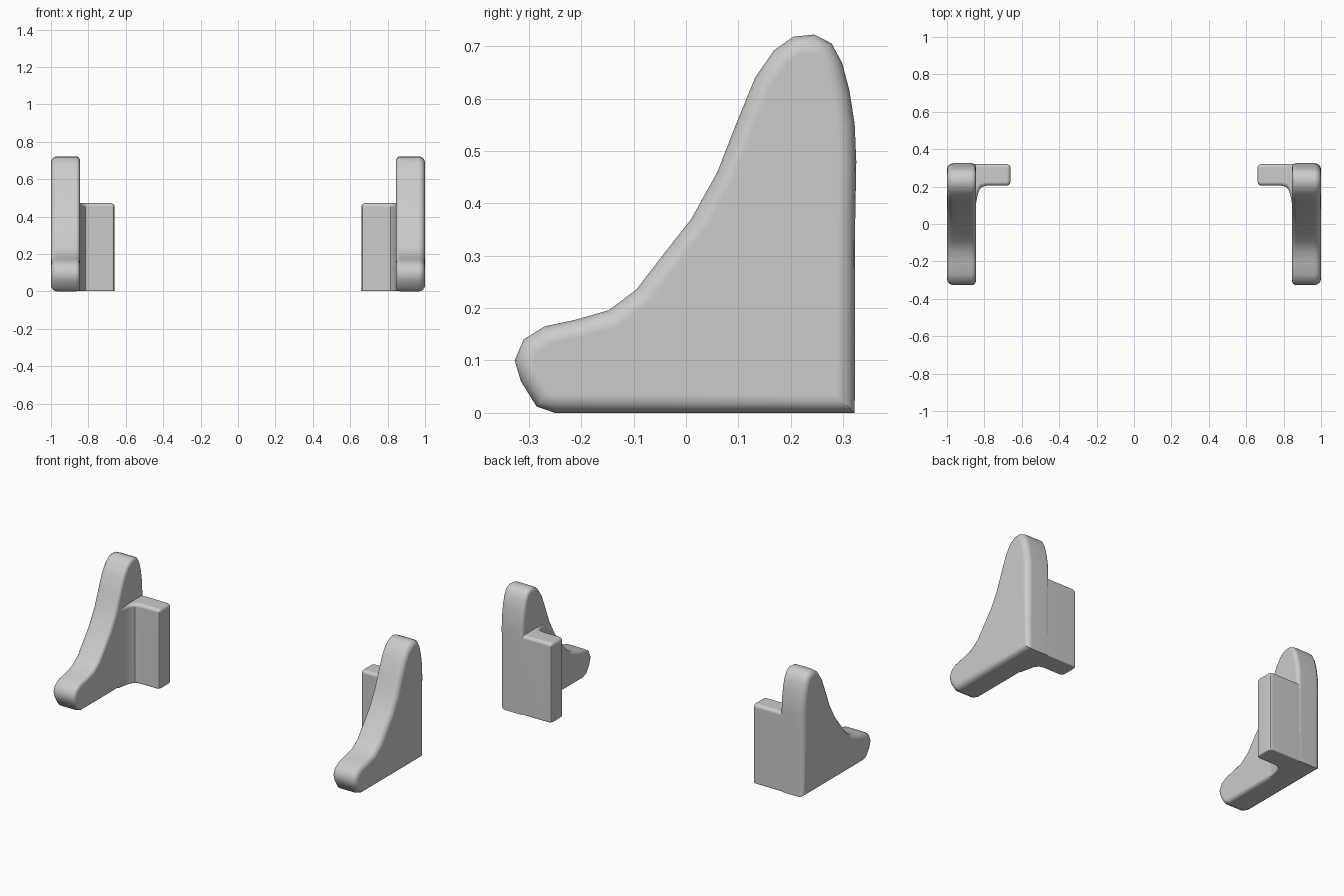
import bpy, bmesh, math
from mathutils import Vector

if "Cube" in bpy.data.objects:
    bpy.data.objects.remove(bpy.data.objects["Cube"])


def inset(points, d):
    """Offset a counter-clockwise closed outline inward with mitred corners."""
    out = []
    for i, p in enumerate(points):
        a, b = Vector(points[i - 1]), Vector(points[(i + 1) % len(points)])
        p = Vector(p)
        e1, e2 = (p - a).normalized(), (b - p).normalized()
        n1, n2 = Vector((-e1.y, e1.x)), Vector((-e2.y, e2.x))
        out.append(p + (n1 + n2) * (d / (1 + n1.dot(n2))))
    return out


def rounded_slab(name, outline, sections, place):
    """Loft an outline through (depth, inset) sections, then mirror across x."""
    bm = bmesh.new()
    rings = [[bm.verts.new(place(p, depth)) for p in inset(outline, d)]
             for depth, d in sections]
    n = len(outline)
    for r, s in zip(rings, rings[1:]):
        for i in range(n):
            j = (i + 1) % n
            bm.faces.new((r[i], r[j], s[j], s[i]))
    bm.faces.new(rings[0])
    bm.faces.new(rings[-1])
    bmesh.ops.recalc_face_normals(bm, faces=bm.faces)
    me = bpy.data.meshes.new(name)
    bm.to_mesh(me)
    bm.free()
    ob = bpy.data.objects.new(name, me)
    bpy.context.collection.objects.link(ob)
    bpy.ops.object.select_all(action='DESELECT')
    ob.select_set(True)
    bpy.context.view_layer.objects.active = ob
    bpy.ops.object.shade_smooth_by_angle(angle=math.radians(40))
    ob.modifiers.new("Mirror", 'MIRROR')
    wn = ob.modifiers.new("Weighted", 'WEIGHTED_NORMAL')
    wn.keep_sharp = True
    return ob


def round_sections(lo, hi, r_lo, r_hi, steps=4):
    """Quarter-round the two ends of a loft."""
    secs = []
    for k in range(steps + 1):
        t = math.pi / 2 * k / steps
        secs.append((lo + r_lo * (1 - math.sin(t)), r_lo * (1 - math.cos(t))))
    secs.reverse()
    # order: full inset at the end face, none in the middle
    secs = [(lo + r_lo * (1 - math.cos(math.pi / 2 * k / steps)),
             r_lo * (1 - math.sin(math.pi / 2 * k / steps))) for k in range(steps + 1)]
    secs += [(hi - r_hi * (1 - math.sin(math.pi / 2 * k / steps)),
              r_hi * (1 - math.cos(math.pi / 2 * k / steps))) for k in range(steps + 1)]
    return secs


# Side panels: swept profile in y, z
profile = [(-0.25, 0), (0.322, 0), (0.323, 0.37), (0.325, 0.48), (0.322, 0.55),
           (0.312, 0.615), (0.298, 0.668), (0.278, 0.705), (0.245, 0.722),
           (0.205, 0.718), (0.168, 0.692), (0.132, 0.64), (0.095, 0.55),
           (0.06, 0.46), (0.01, 0.37), (-0.045, 0.3), (-0.095, 0.235),
           (-0.147, 0.196), (-0.21, 0.178), (-0.27, 0.165), (-0.31, 0.14),
           (-0.327, 0.1), (-0.315, 0.06), (-0.285, 0.012)]
rounded_slab("side_panel", profile, round_sections(0.845, 1.0, 0.022, 0.034),
             lambda p, x: (x, p[0], p[1]))

# Back tabs: plan outline in x, y with a soft fillet into the panel
plan = [(0.66, 0.225), (0.666, 0.211), (0.68, 0.205), (0.79, 0.205), (0.815, 0.198),
        (0.83, 0.175), (0.839, 0.14), (0.848, 0.09), (0.9, 0.09), (0.9, 0.321),
        (0.68, 0.321), (0.666, 0.315), (0.66, 0.301)]
rounded_slab("back_tab", plan, round_sections(0.001, 0.472, 0.006, 0.02),
             lambda p, z: (p[0], p[1], z))
